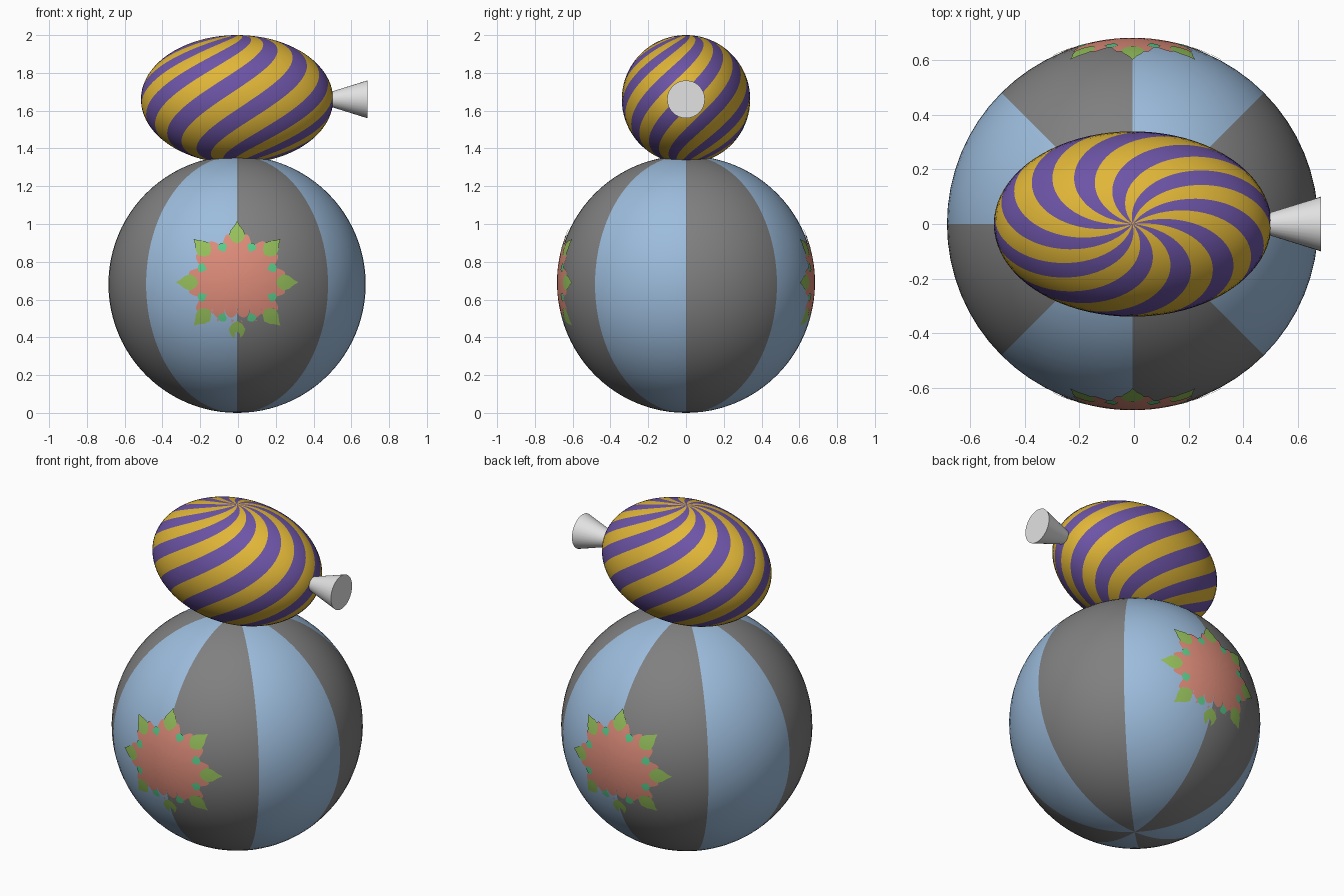
import bpy, bmesh, math
from math import sin, cos, pi, sqrt, radians
from mathutils import Matrix, Vector

if "Cube" in bpy.data.objects:
    bpy.data.objects.remove(bpy.data.objects["Cube"])

CX = -0.005          # shared axis of both balls
R, CZ = 0.681, 0.681  # big ball


def mat(name, r, g, b):
    def lin(c):
        c /= 255
        return c / 12.92 if c <= 0.04045 else ((c + 0.055) / 1.055) ** 2.4
    m = bpy.data.materials.new(name)
    m.diffuse_color = (lin(r), lin(g), lin(b), 1)
    m.use_nodes = True
    m.node_tree.nodes["Principled BSDF"].inputs["Base Color"].default_value = m.diffuse_color
    return m


BLUE = mat("light blue", 156, 188, 220)
GREY = mat("mid grey", 128, 128, 128)
GOLD = mat("gold", 224, 182, 56)
PURPLE = mat("purple", 108, 84, 166)
WHITE = mat("off white", 226, 226, 226)
CORAL = mat("coral", 222, 140, 122)
GREEN = mat("leaf green", 150, 192, 92)
MINT = mat("mint", 90, 206, 140)


def finish(name, bm, mats, smooth=True):
    me = bpy.data.meshes.new(name)
    bm.to_mesh(me)
    bm.free()
    for m in mats:
        me.materials.append(m)
    ob = bpy.data.objects.new(name, me)
    bpy.context.collection.objects.link(ob)
    for p in me.polygons:
        p.use_smooth = smooth
    return ob


def striped_ball(name, centre, radii, cols, rows, stripes, twist, phase, mats):
    """Ball whose columns twist with latitude, so stripes follow mesh edges."""
    bm = bmesh.new()

    def point(i, j):
        lat = -pi / 2 + pi * i / rows
        a = phase + 2 * pi * j / cols + twist * lat
        return bm.verts.new((centre[0] + radii[0] * cos(lat) * cos(a),
                             centre[1] + radii[1] * cos(lat) * sin(a),
                             centre[2] + radii[2] * sin(lat)))

    bottom, top = point(0, 0), point(rows, 0)
    rings = [[point(i, j) for j in range(cols)] for i in range(1, rows)]
    for j in range(cols):
        k = (j + 1) % cols
        faces = [bm.faces.new((bottom, rings[0][k], rings[0][j])),
                 bm.faces.new((top, rings[-1][j], rings[-1][k]))]
        faces += [bm.faces.new((a[j], a[k], b[k], b[j])) for a, b in zip(rings, rings[1:])]
        for f in faces:
            f.material_index = j * stripes // cols % 2
    return finish(name, bm, mats)


# Big ball with eight panels, small egg-shaped body with swirling stripes
striped_ball("big_ball", (CX, 0, CZ), (R, R, R), 64, 48, 8, 0, 0, [GREY, BLUE])
striped_ball("swirl_body", (CX, 0, 1.66), (0.509, 0.34, 0.34), 80, 56, 20, 1.0,
             radians(-99), [GOLD, PURPLE])

# Flared nozzle on the right end
bm = bmesh.new()
bmesh.ops.create_cone(bm, cap_ends=True, segments=32, radius1=0.036, radius2=0.1, depth=0.205,
                      matrix=Matrix.Translation((0.5825, 0, 1.66)) @ Matrix.Rotation(pi / 2, 4, 'Y'))
nozzle = finish("nozzle", bm, [WHITE])
bpy.context.view_layer.objects.active = nozzle
nozzle.select_set(True)
bpy.ops.object.shade_smooth_by_angle(angle=radians(40))


def patch(bm, outline, centre, side, lift, rings, index):
    """Lay a flat outline onto the big ball on the front (-1) or back (1)."""
    def put(p):
        x, z = p
        r = R + lift
        return bm.verts.new((CX + x * -side, side * sqrt(r * r - x * x - z * z), CZ + 0.01 + z))

    c = Vector(centre)
    n = len(outline)
    mid = put(c)
    loops = [[put(c.lerp(Vector(p), (i + 1) / rings)) for p in outline] for i in range(rings)]
    for j in range(n):
        k = (j + 1) % n
        faces = [bm.faces.new((mid, loops[0][j], loops[0][k]))]
        faces += [bm.faces.new((a[j], b[j], b[k], a[k])) for a, b in zip(loops, loops[1:])]
        for f in faces:
            f.material_index = index


def leaf(angle, base, tip, width):
    """Pointed oval along a radial direction, widest near its base."""
    shape = [(0, 0), (0.12, 0.6), (0.35, 1), (0.6, 0.75), (0.8, 0.3), (1, 0)]
    shape += [(u, -w) for u, w in shape[-2:0:-1]]
    pts = []
    for u, w in shape:
        r, t = base + (tip - base) * u, w * width / 2
        pts.append((r * cos(angle) - t * sin(angle), r * sin(angle) + t * cos(angle)))
    r = base + (tip - base) * 0.4
    return pts, (r * cos(angle), r * sin(angle))


# Flower rosettes painted on front and back
for side, name in ((-1, "front_flower"), (1, "back_flower")):
    bm = bmesh.new()
    rim = []
    for i in range(160):
        a = 2 * pi * i / 160
        r = 0.238 - 0.022 * cos(16 * a)
        rim.append((r * cos(a), r * sin(a)))
    patch(bm, rim, (0, 0), side, 0.002, 7, 0)
    for k in range(8):
        patch(bm, *leaf(k * pi / 4, 0.205, 0.325, 0.088), side, 0.0035, 2, 1)
        patch(bm, *leaf((k + 0.5) * pi / 4, 0.225, 0.172, 0.052), side, 0.005, 2, 2)
    bmesh.ops.recalc_face_normals(bm, faces=bm.faces)
    for f in bm.faces:
        f.normal_update()
        if f.normal.y * side < 0:
            f.normal_flip()
    finish(name, bm, [CORAL, GREEN, MINT])
